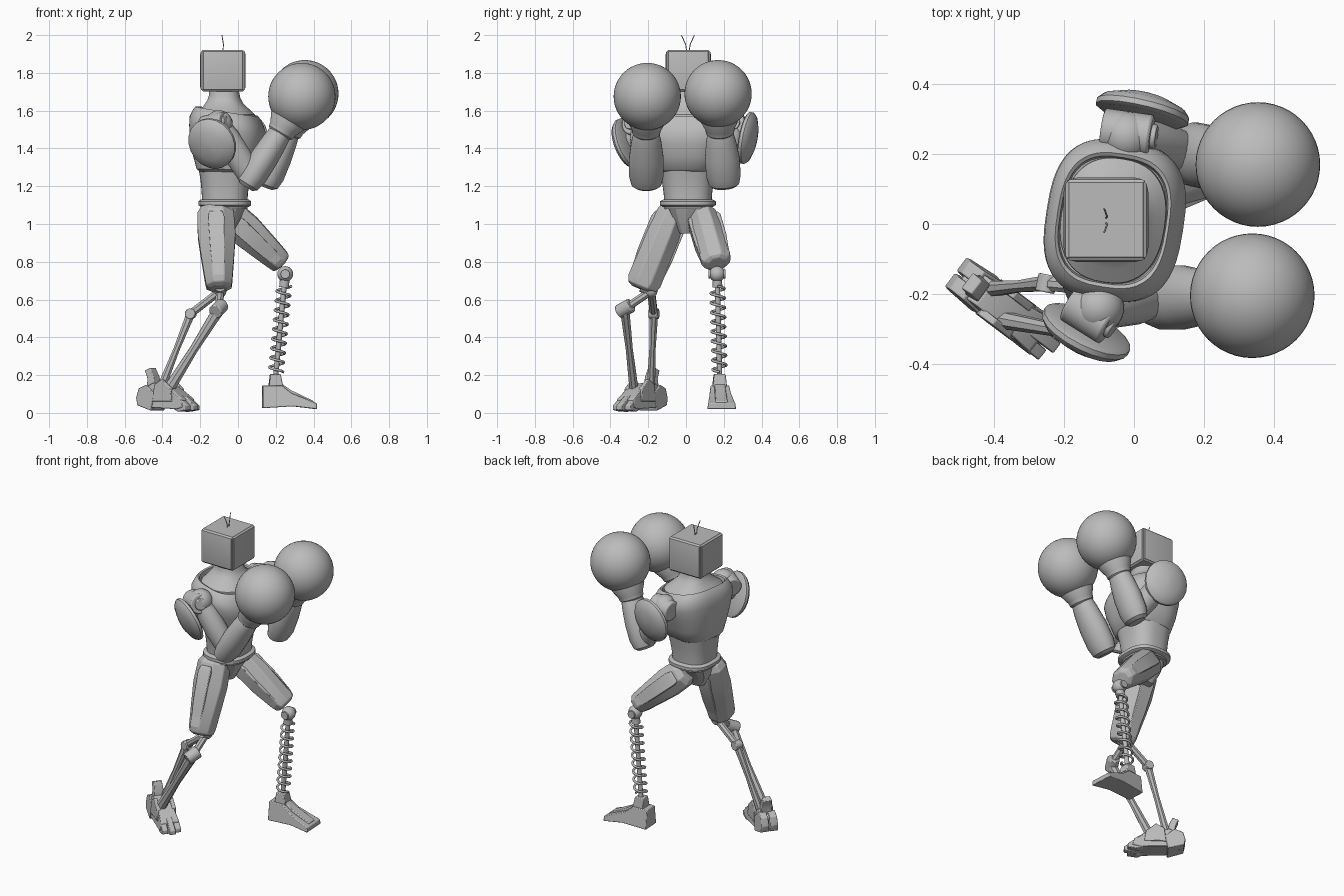
import bpy, bmesh, math
from mathutils import Vector, Matrix

if "Cube" in bpy.data.objects:
    bpy.data.objects.remove(bpy.data.objects["Cube"])

metal = bpy.data.materials.new("grey_metal")
metal.use_nodes = True
metal.diffuse_color = (0.5, 0.5, 0.5, 1)
metal.node_tree.nodes["Principled BSDF"].inputs["Base Color"].default_value = (0.5, 0.5, 0.5, 1)


def finish(name, bm, bevel=0, angle=35):
    bmesh.ops.recalc_face_normals(bm, faces=bm.faces)
    me = bpy.data.meshes.new(name)
    bm.to_mesh(me)
    bm.free()
    me.materials.append(metal)
    ob = bpy.data.objects.new(name, me)
    bpy.context.collection.objects.link(ob)
    if bevel:
        mod = ob.modifiers.new("bevel", 'BEVEL')
        mod.width, mod.segments = bevel, 2
    for o in bpy.context.selected_objects:
        o.select_set(False)
    ob.select_set(True)
    bpy.context.view_layer.objects.active = ob
    bpy.ops.object.shade_smooth_by_angle(angle=math.radians(angle))
    return ob


def loft(name, rings, **kw):
    """Skin a list of equal-length point rings and cap the ends."""
    bm = bmesh.new()
    rows = [[bm.verts.new(p) for p in r] for r in rings]
    n = len(rows[0])
    for a, b in zip(rows, rows[1:]):
        for i in range(n):
            bm.faces.new((a[i], a[(i + 1) % n], b[(i + 1) % n], b[i]))
    bm.faces.new(rows[0][::-1])
    bm.faces.new(rows[-1])
    return finish(name, bm, **kw)


def limb(name, a, b, profile, sides=20, hint=(1, 0, 0), **kw):
    """Sections (t, rx, ry) along a line from a to b; rx lies along hint."""
    a, b = Vector(a), Vector(b)
    z = (b - a).normalized()
    y = z.cross(Vector(hint)).normalized()
    x = y.cross(z)
    off = math.pi / sides
    rings = [[a.lerp(b, t) + x * rx * math.cos(off + math.tau * i / sides)
              + y * ry * math.sin(off + math.tau * i / sides) for i in range(sides)]
             for t, rx, ry in profile]
    return loft(name, rings, **kw)


def rod(name, a, b, r, sides=14, **kw):
    return limb(name, a, b, [(0, r, r), (1, r, r)], sides, hint=(0.3, 0.7, 0.2), **kw)


def body(name, sections, yaw=0.0, power=2.6, sides=48, lean=0.0, **kw):
    """Upright superellipse sections (z, cx, cy, rx, ry); upper ones lean down to the front."""
    z0, z1 = min(s[0] for s in sections), max(s[0] for s in sections)
    rings = []
    for z, cx, cy, rx, ry in sections:
        ring = []
        for i in range(sides):
            c, s = math.cos(math.tau * i / sides), math.sin(math.tau * i / sides)
            p = Vector((math.copysign(abs(c) ** (2 / power), c) * rx,
                        math.copysign(abs(s) ** (2 / power), s) * ry, 0))
            p.z = -lean * p.x * (z - z0) / (z1 - z0)
            ring.append(Matrix.Rotation(yaw, 3, 'Z') @ p + Vector((cx, cy, z)))
        rings.append(ring)
    return loft(name, rings, **kw)


def ball(name, c, r, seg=40):
    bm = bmesh.new()
    bmesh.ops.create_uvsphere(bm, u_segments=seg, v_segments=seg // 2, radius=r)
    bmesh.ops.translate(bm, verts=bm.verts, vec=c)
    return finish(name, bm)


def prism(name, pts, w0, w1, origin, yaw, side=0.0):
    """Side profile (u, z); half width runs from w0 to w1 along u and narrows upward."""
    u0, u1 = min(p[0] for p in pts), max(p[0] for p in pts)
    rot, o = Matrix.Rotation(yaw, 3, 'Z'), Vector(origin)
    half = lambda u, z: (w0 + (w1 - w0) * (u - u0) / (u1 - u0)) * (1 - 2 * z)
    return loft(name, [[o + rot @ Vector((u, side + s * half(u, z), z)) for u, z in pts]
                       for s in (-1, 1)], bevel=0.004)


def wire(name, pts, r):
    cu = bpy.data.curves.new(name, 'CURVE')
    cu.dimensions, cu.bevel_depth, cu.bevel_resolution = '3D', r, 2
    sp = cu.splines.new('POLY')
    sp.points.add(len(pts) - 1)
    for p, q in zip(sp.points, pts):
        p.co = (*q, 1)
    cu.materials.append(metal)
    cu.use_fill_caps = True
    ob = bpy.data.objects.new(name, cu)
    bpy.context.collection.objects.link(ob)


# Head: upright block with a chamfered panel standing out on each side
mid = Vector((-0.08, 0.012, 1.812))
limb("head", mid - Vector((0, 0, 0.11)), mid + Vector((0, 0, 0.11)),
     [(0, 0.15, 0.15), (0.04, 0.158, 0.158), (0.96, 0.158, 0.158), (1, 0.15, 0.15)], 4, angle=20)
for d in (Vector((1, 0, 0)), Vector((-1, 0, 0)), Vector((0, 1, 0)), Vector((0, -1, 0))):
    limb("head_panel", mid + d * 0.108, mid + d * 0.121,
         [(0, 0.15, 0.154), (0.6, 0.143, 0.147), (1, 0.116, 0.113)], 4,
         hint=(0, 0, 1), angle=20)
for s in (-1, 1):
    wire("antenna", [(-0.08, 0.01 + s * 0.006, 1.91), (-0.077, 0.01 + s * 0.012, 1.95),
                     (-0.085, 0.01 + s * 0.034, 2.0)], 0.0025)

# Neck on a filled yoke, chest with a rounded collar rim, waist and belt
body("neck", [(1.53, -0.06, 0.01, 0.152, 0.182), (1.585, -0.06, 0.01, 0.148, 0.178),
              (1.615, -0.062, 0.01, 0.12, 0.137), (1.645, -0.067, 0.01, 0.095, 0.098),
              (1.675, -0.07, 0.01, 0.082, 0.084), (1.72, -0.075, 0.01, 0.078, 0.08)],
     yaw=math.radians(-9), power=2.4, lean=0.15)
body("chest", [(1.275, -0.065, 0.005, 0.13, 0.14), (1.29, -0.065, 0.005, 0.15, 0.16),
               (1.36, -0.06, 0.01, 0.175, 0.185), (1.44, -0.055, 0.01, 0.193, 0.21),
               (1.5, -0.055, 0.01, 0.197, 0.23), (1.545, -0.06, 0.01, 0.189, 0.23),
               (1.58, -0.06, 0.01, 0.173, 0.21), (1.597, -0.06, 0.01, 0.16, 0.192),
               (1.592, -0.06, 0.01, 0.152, 0.182), (1.565, -0.06, 0.01, 0.148, 0.177)],
     yaw=math.radians(-9), power=2.8, lean=0.16)
body("waist", [(1.08, -0.07, 0.01, 0.12, 0.125), (1.16, -0.07, 0.01, 0.122, 0.128),
               (1.23, -0.068, 0.01, 0.13, 0.138), (1.3, -0.065, 0.01, 0.145, 0.15)])
body("belt", [(1.09, -0.07, 0.01, 0.125, 0.13), (1.1, -0.07, 0.01, 0.14, 0.148),
              (1.12, -0.07, 0.01, 0.14, 0.148), (1.13, -0.07, 0.01, 0.125, 0.13)])
body("pelvis", [(0.95, -0.08, 0.0, 0.05, 0.035), (1.02, -0.08, 0.0, 0.09, 0.07),
                (1.1, -0.07, 0.01, 0.115, 0.12)], sides=12, angle=20)

# Arms: shoulder, joint drum, upper arm, forearm, cuff, round glove and shoulder plate
arms = {
    "right": dict(sh=(-0.1, -0.24, 1.53), drum=((-0.18, -0.22, 1.51), (-0.068, -0.29, 1.535)),
                  el=(0.07, -0.21, 1.24), wr=(0.235, -0.21, 1.5), gl=(0.338, -0.205, 1.675),
                  pl=(-0.138, -0.31, 1.425), n=(-0.42, -0.84, -0.34)),
    "left": dict(sh=(-0.02, 0.25, 1.53), drum=((-0.09, 0.27, 1.52), (0.05, 0.25, 1.535)),
                 el=(0.165, 0.2, 1.24), wr=(0.272, 0.18, 1.5), gl=(0.354, 0.17, 1.69),
                 pl=(0.025, 0.325, 1.455), n=(0.22, 0.95, -0.18)),
}
dome = [(0, 0.12, 0.125), (0.12, 0.136, 0.14), (0.35, 0.136, 0.14), (0.6, 0.12, 0.125),
        (0.85, 0.07, 0.08), (1, 0.02, 0.025)]
for side, a in arms.items():
    sh, el, wr, gl, pl, n = (Vector(a[k]) for k in ("sh", "el", "wr", "gl", "pl", "n"))
    ball(side + "_shoulder", sh, 0.072, 28)
    d0, d1 = Vector(a["drum"][0]), Vector(a["drum"][1])
    rod(side + "_shoulder_drum", d0, d1, 0.062, 24, bevel=0.008)
    rod(side + "_drum_cap", d0.lerp(d1, 0.9), d0.lerp(d1, 1.1), 0.036, 20, bevel=0.004)
    limb(side + "_upper_arm", sh, el, [(0, 0.05, 0.05), (0.25, 0.064, 0.066),
                                       (0.6, 0.066, 0.07), (1, 0.05, 0.06)], 20, hint=(0, 1, 0))
    limb(side + "_forearm", el - (wr - el) * 0.17, wr,
         [(0, 0.06, 0.04), (0.05, 0.08, 0.062), (0.2, 0.092, 0.074), (0.5, 0.092, 0.074),
          (0.78, 0.08, 0.068), (0.92, 0.07, 0.062), (1, 0.06, 0.055)], 24, hint=(0, 1, 0))
    limb(side + "_cuff", wr - (gl - wr) * 0.15, gl,
         [(0, 0.062, 0.06), (0.05, 0.074, 0.072), (0.15, 0.078, 0.076), (0.35, 0.1, 0.1),
          (1, 0.1, 0.1)], 28, hint=(0, 1, 0))
    ball(side + "_glove", gl, 0.178, 48)
    limb(side + "_shoulder_plate", pl - n * 0.02, pl + n * 0.05, dome, 20, angle=30)
    rod(side + "_plate_mount", sh, pl, 0.035)

# Thighs: faceted shells with raised side slabs, blunt at the knee
thigh = [(0, 0.08, 0.065), (0.08, 0.104, 0.086), (0.35, 0.108, 0.096), (0.62, 0.094, 0.097),
         (0.9, 0.078, 0.098), (0.97, 0.072, 0.085), (1, 0.05, 0.055)]
for side, hip, knee, hint in (("right", (-0.12, -0.06, 1.09), (-0.1, -0.238, 0.655), (1, 0, 0)),
                              ("left", (-0.06, 0.085, 1.06), (0.235, 0.165, 0.79), (0.6, -0.1, 0.7))):
    h, k = Vector(hip), Vector(knee)
    scale = 1.0 if side == "right" else 0.88
    limb(side + "_thigh", h, k, [(t, x * scale, y * scale) for t, x, y in thigh], 8,
         hint=hint, bevel=0.005, angle=20)
    out = (k - h).cross(Vector(hint)).normalized()
    for s in (-1, 1):
        o = out * s * 0.078 * scale
        limb(side + "_thigh_slab", h.lerp(k, 0.12) + o, h.lerp(k, 0.88) + o,
             [(0, 0.05, 0.012), (0.1, 0.062, 0.027), (0.6, 0.056, 0.027), (1, 0.045, 0.012)], 4,
             hint=hint, bevel=0.004, angle=20)

# Right shin: forked knee with two slanted struts
kn, ja, jb = (-0.095, -0.185, 0.645), (-0.1, -0.325, 0.55), (-0.25, -0.17, 0.525)
ball("right_knee", kn, 0.034, 20)
rod("right_knee_pin", (-0.095, -0.235, 0.67), kn, 0.03)
for j in (ja, jb):
    rod("right_knee_fork", kn, j, 0.022, 8)
rod("outer_shin_joint", (-0.12, -0.355, 0.535), (-0.085, -0.29, 0.57), 0.038, 16, bevel=0.005)
rod("inner_shin_joint", (-0.255, -0.195, 0.525), (-0.245, -0.145, 0.525), 0.028, 16, bevel=0.004)
strut = [(0, 0.034, 0.026), (0.15, 0.03, 0.025), (0.5, 0.024, 0.02), (1, 0.032, 0.026)]
limb("outer_shin_strut", ja, (-0.37, -0.275, 0.12), strut, 8, angle=20)
limb("inner_shin_strut", jb, (-0.4, -0.185, 0.15), [(t, x * 0.75, y * 0.9) for t, x, y in strut], 8,
     angle=20)

# Right foot: narrow wedge with short claws and a heel spur
foot, yaw = (-0.37, -0.242, 0), math.radians(-37)
prism("right_foot", [(-0.13, 0.03), (0.1, 0.02), (0.14, 0.03), (0.13, 0.075), (0.04, 0.14),
                     (-0.07, 0.16), (-0.15, 0.12)], 0.058, 0.066, foot, yaw)
for v, turn, reach in ((-0.034, -0.04, 0.168), (0, 0, 0.188), (0.034, 0.04, 0.168)):
    prism("right_toe", [(0.06, 0.03), (reach - 0.06, 0.006), (reach, 0.015), (reach, 0.04),
                        (reach - 0.06, 0.085), (0.06, 0.11)], 0.022, 0.019, foot, yaw + turn, v)
for v in (-0.028, 0.028):
    prism("right_heel", [(-0.165, 0.04), (-0.07, 0.012), (-0.05, 0.1), (-0.11, 0.15),
                         (-0.16, 0.13), (-0.175, 0.08)], 0.028, 0.036, foot, yaw, v)
    prism("right_ankle_plate", [(-0.06, 0.06), (0.07, 0.06), (0.06, 0.13), (0.0, 0.18),
                                (-0.05, 0.15)], 0.016, 0.016, foot, yaw, v * 1.7)
prism("heel_spur", [(-0.12, 0.1), (-0.07, 0.1), (-0.075, 0.19), (-0.1, 0.24), (-0.135, 0.225),
                    (-0.115, 0.18)], 0.05, 0.044, foot, yaw)

# Left shin: knee ball, spring around a rod
top, low = Vector((0.25, 0.165, 0.735)), Vector((0.2, 0.178, 0.2))
ball("left_knee", top, 0.042, 24)
rod("left_knee_axle", top - Vector((0, 0.045, 0)), top + Vector((0, 0.045, 0)), 0.024, 16)
rod("left_shin_rod", top, low, 0.014)
rod("left_spring_cap", top.lerp(low, 0.06), top.lerp(low, 0.13), 0.026, 16)
turns, steps = 9, 16
coil = []
for i in range(turns * steps + 1):
    p, w = top.lerp(low, 0.12 + 0.85 * i / (turns * steps)), math.tau * i / steps
    coil.append((p.x + 0.037 * math.cos(w), p.y + 0.037 * math.sin(w), p.z))
wire("left_spring", coil, 0.007)

# Left foot: ankle block on a long wedge
base, turn = (0.2, 0.178, 0), math.radians(3)
prism("left_ankle", [(-0.04, 0.12), (0.042, 0.12), (0.025, 0.205), (-0.03, 0.205)],
      0.052, 0.052, base, turn)
prism("left_foot", [(-0.07, 0.025), (0.09, 0.035), (0.215, 0.02), (0.215, 0.05), (0.08, 0.105),
                    (0.03, 0.145), (-0.07, 0.145)], 0.062, 0.08, base, turn)
prism("left_foot_ridge", [(0.0, 0.1), (0.2, 0.04), (0.2, 0.062), (0.08, 0.12), (0.03, 0.155),
                          (0.0, 0.155)], 0.04, 0.036, base, turn)
